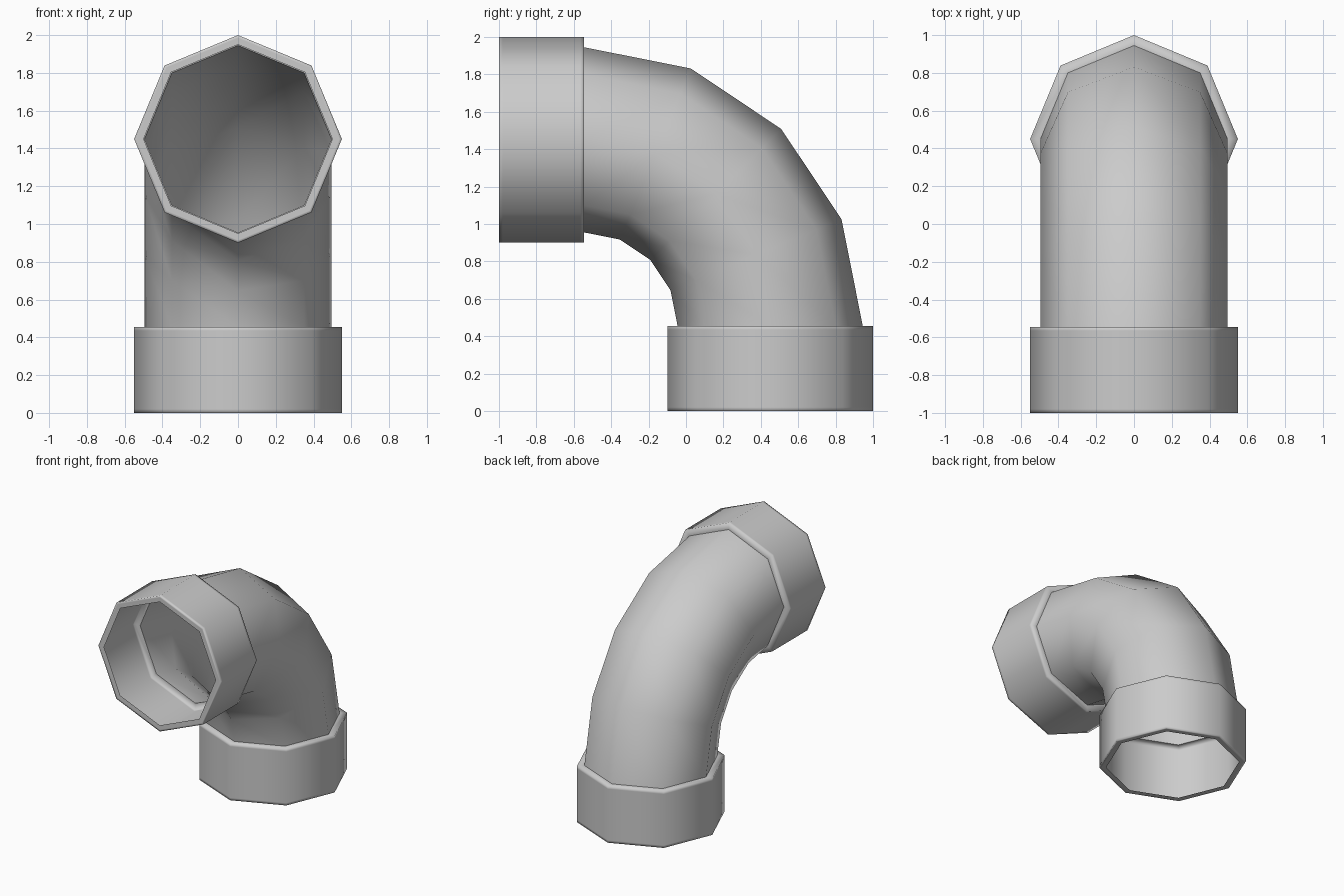
import bpy, bmesh
from math import sin, cos, pi

if "Cube" in bpy.data.objects:
    bpy.data.objects.remove(bpy.data.objects["Cube"])

SIDES = 8
BEND_Y, BEND_Z, BEND_R = -0.545, 0.455, 0.995   # centre and radius of the bend
PIPE_R, COLLAR_R, LENGTH = 0.495, 0.55, 0.455


def loft(name, rings):
    """Skin octagonal rings given as (bend angle, shift along pipe, radius)."""
    bm = bmesh.new()
    loops = []
    for a, shift, r in rings:
        cy = BEND_Y + BEND_R * cos(a) - shift * sin(a)
        cz = BEND_Z + BEND_R * sin(a) + shift * cos(a)
        loop = []
        for k in range(SIDES):
            t = 2 * pi * k / SIDES
            loop.append(bm.verts.new((r * sin(t),
                                      cy + r * cos(t) * cos(a),
                                      cz + r * cos(t) * sin(a))))
        loops.append(loop)
    for lo, hi in zip(loops, loops[1:]):
        for k in range(SIDES):
            n = (k + 1) % SIDES
            bm.faces.new((lo[k], hi[k], hi[n], lo[n]))
    for f in bm.faces:
        f.smooth = True
    me = bpy.data.meshes.new(name)
    bm.to_mesh(me)
    bm.free()
    ob = bpy.data.objects.new(name, me)
    bpy.context.collection.objects.link(ob)
    return ob


# Curved pipe in four segments
loft("elbow_pipe", [(pi / 2 * i / 4, 0, PIPE_R) for i in range(5)])

# Collar profile: open rim, outer wall with tight edge loops, step to the pipe
profile = [(LENGTH, 0.50), (LENGTH, 0.535), (LENGTH, COLLAR_R),
           (LENGTH - 0.02, COLLAR_R), (0.02, COLLAR_R),
           (0, COLLAR_R), (0, PIPE_R)]
loft("lower_collar", [(0, -s, r) for s, r in profile])
loft("front_collar", [(pi / 2, s, r) for s, r in reversed(profile)])
